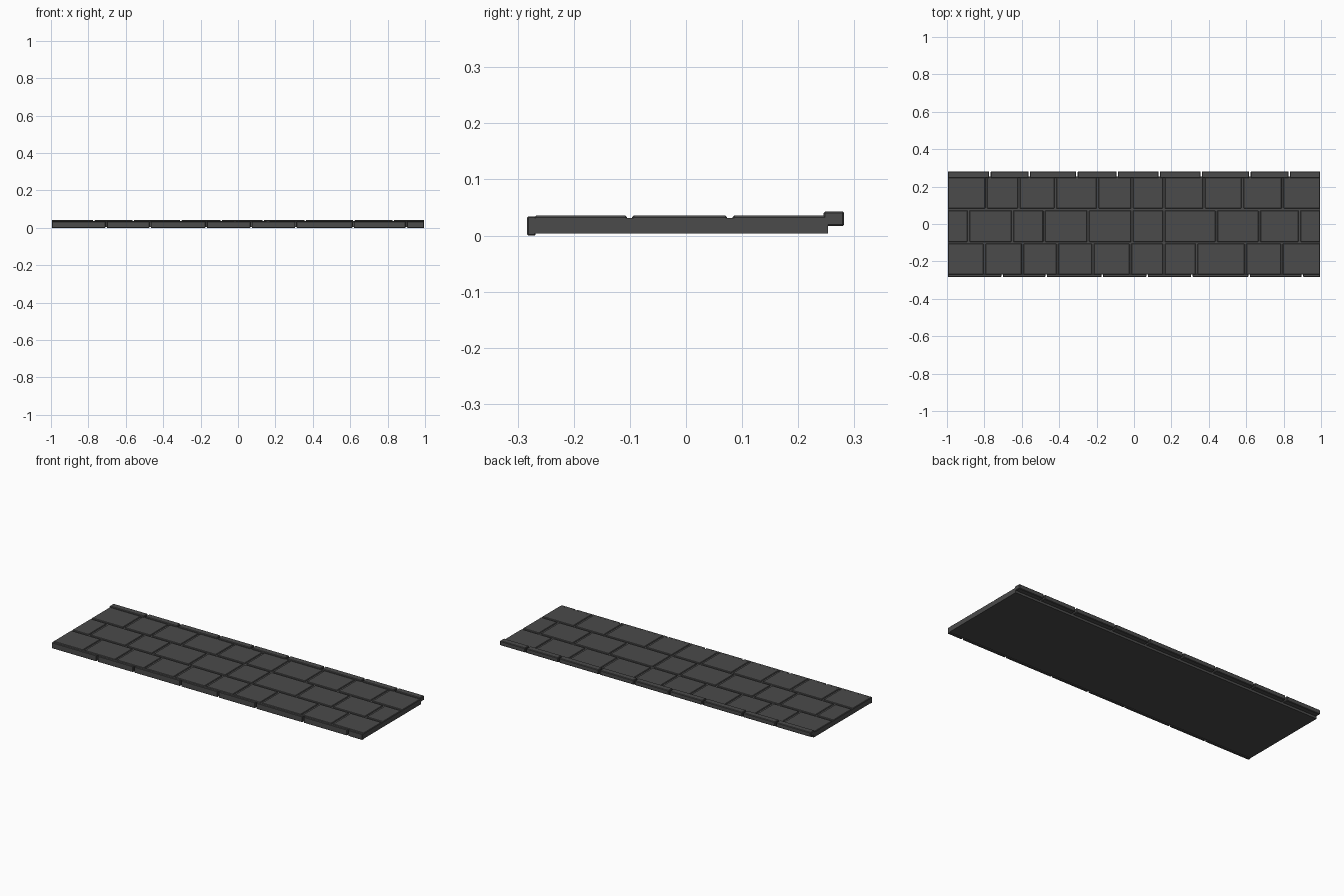
import bpy, bmesh

if "Cube" in bpy.data.objects:
    bpy.data.objects.remove(bpy.data.objects["Cube"])

def material(name, v):
    m = bpy.data.materials.new(name)
    m.diffuse_color = (v, v, v, 1)
    m.use_nodes = True
    m.node_tree.nodes["Principled BSDF"].inputs["Base Color"].default_value = m.diffuse_color
    return m

STONE = material("dark grey stone", 0.07)

def blocks(name, spans, y, z, bevel):
    """One object made of chamfered boxes, one per x span."""
    bm = bmesh.new()
    for x0, x1 in spans:
        vs = bmesh.ops.create_cube(bm, size=1)["verts"]
        for v in vs:
            v.co.x = x1 if v.co.x > 0 else x0
            v.co.y = y[1] if v.co.y > 0 else y[0]
            v.co.z = z[1] if v.co.z > 0 else z[0]
    if bevel:
        bmesh.ops.bevel(bm, geom=bm.edges[:], offset=bevel, segments=1,
                        affect='EDGES')
    me = bpy.data.meshes.new(name)
    bm.to_mesh(me)
    bm.free()
    me.materials.append(STONE)
    ob = bpy.data.objects.new(name, me)
    bpy.context.collection.objects.link(ob)
    return ob

def spans(joints, gap, end=0.995):
    """Split the full width at the joints, leaving a gap at each."""
    edges = [-end - gap / 2] + joints + [end + gap / 2]
    return [(a + gap / 2, b - gap / 2) for a, b in zip(edges, edges[1:])]

# slab under the paving
blocks("base_slab", [(-0.995, 0.995)], (-0.27, 0.253), (0.004, 0.031), 0)

# three staggered rows of paving stones
rows = {
    "back_paving": ((0.083, 0.253),
        [-0.79, -0.615, -0.42, -0.195, -0.01, 0.16, 0.375, 0.58, 0.795]),
    "middle_paving": ((-0.096, 0.073),
        [-0.885, -0.65, -0.48, -0.245, -0.01, 0.16, 0.44, 0.67, 0.885]),
    "front_paving": ((-0.27, -0.105),
        [-0.80, -0.595, -0.41, -0.22, -0.02, 0.16, 0.335, 0.595, 0.79]),
}
for name, (y, joints) in rows.items():
    blocks(name, spans(joints, 0.01), y, (0.02, 0.0355), 0.003)

# front edging stones
blocks("front_edging", spans([-0.705, -0.47, -0.17, 0.07, 0.31, 0.615, 0.90], 0.008),
       (-0.283, -0.268), (0.0, 0.034), 0.002)

# raised curb along the back
blocks("back_curb", spans([-0.77, -0.56, -0.305, -0.09, 0.135, 0.36, 0.62, 0.83], 0.008),
       (0.245, 0.282), (0.017, 0.043), 0.003)
